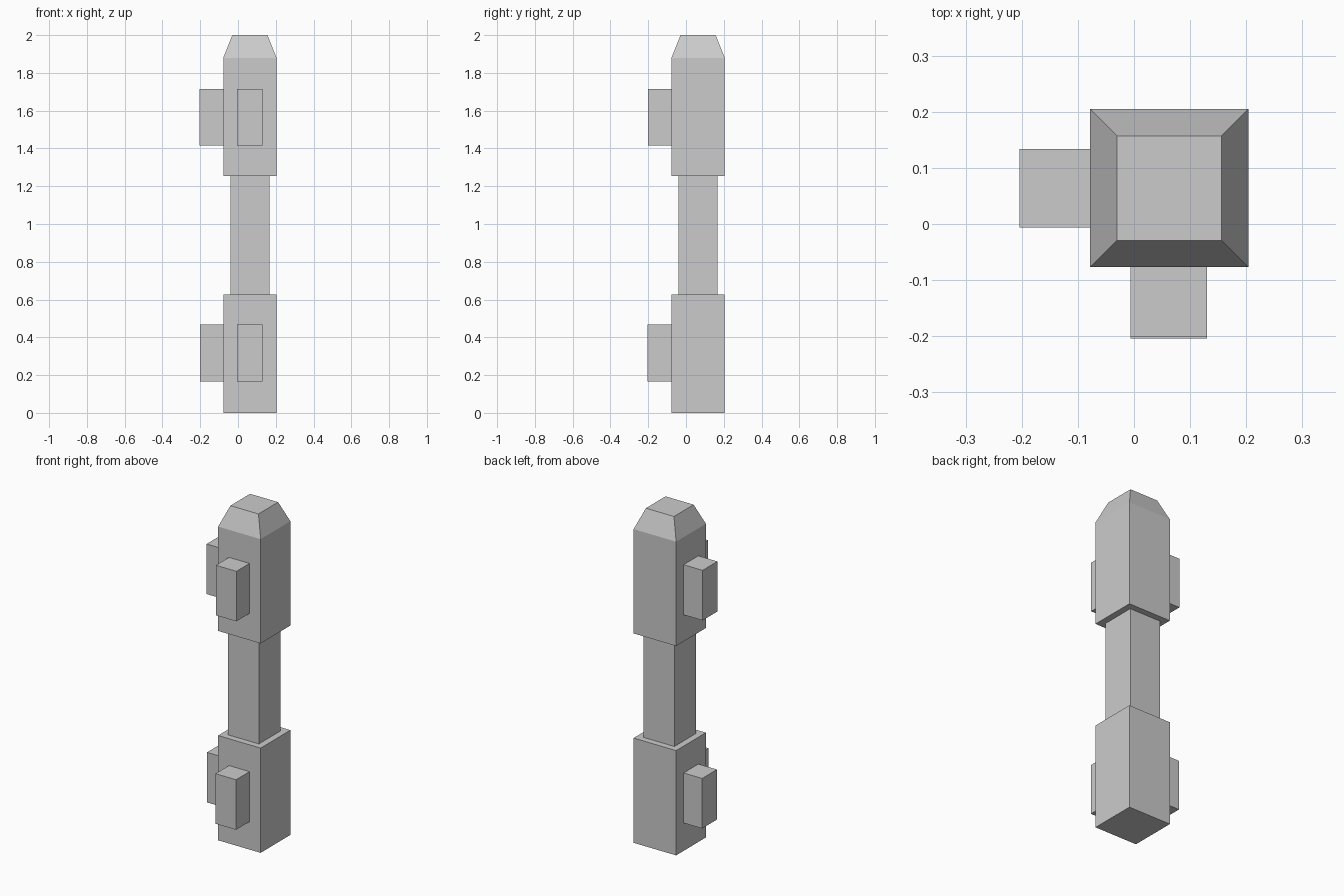
import bpy, bmesh

if "Cube" in bpy.data.objects:
    bpy.data.objects.remove(bpy.data.objects["Cube"])

CX, CY = 0.063, 0.064  # centre axis of the post


def make_object(name, bm):
    bmesh.ops.recalc_face_normals(bm, faces=bm.faces)
    mesh = bpy.data.meshes.new(name)
    bm.to_mesh(mesh)
    bm.free()
    ob = bpy.data.objects.new(name, mesh)
    bpy.context.collection.objects.link(ob)
    return ob


def square_column(name, levels):
    """Stack square rings given as (half width, z) and cap both ends."""
    bm = bmesh.new()
    rings = [[bm.verts.new((CX + sx * h, CY + sy * h, z))
              for sx, sy in ((-1, -1), (1, -1), (1, 1), (-1, 1))]
             for h, z in levels]
    for a, b in zip(rings, rings[1:]):
        for i in range(4):
            j = (i + 1) % 4
            bm.faces.new((a[i], a[j], b[j], b[i]))
    bm.faces.new(rings[0])
    bm.faces.new(rings[-1])
    return make_object(name, bm)


def box(name, lo, hi):
    bm = bmesh.new()
    bmesh.ops.create_cube(bm, size=1)
    for v in bm.verts:
        v.co = [hi[k] if v.co[k] > 0 else lo[k] for k in range(3)]
    return make_object(name, bm)


# Post: base block, narrower shaft, top block with tapered cap
W = 0.141
square_column("base_block", [(W, 0), (W, 0.628)])
square_column("shaft", [(0.103, 0.628), (0.103, 1.255)])
square_column("top_block", [(W, 1.255), (W, 1.88), (0.093, 2.0)])

# Rail stubs on the left and front faces, lower and upper
for level, z0, z1, left_x, front_y in (("lower", 0.167, 0.467, -0.201, -0.204),
                                       ("upper", 1.415, 1.715, -0.204, -0.201)):
    box(level + "_left_rail_stub", (left_x, -0.006, z0), (CX - W, 0.134, z1))
    box(level + "_front_rail_stub", (-0.006, front_y, z0), (0.13, CY - W, z1))
